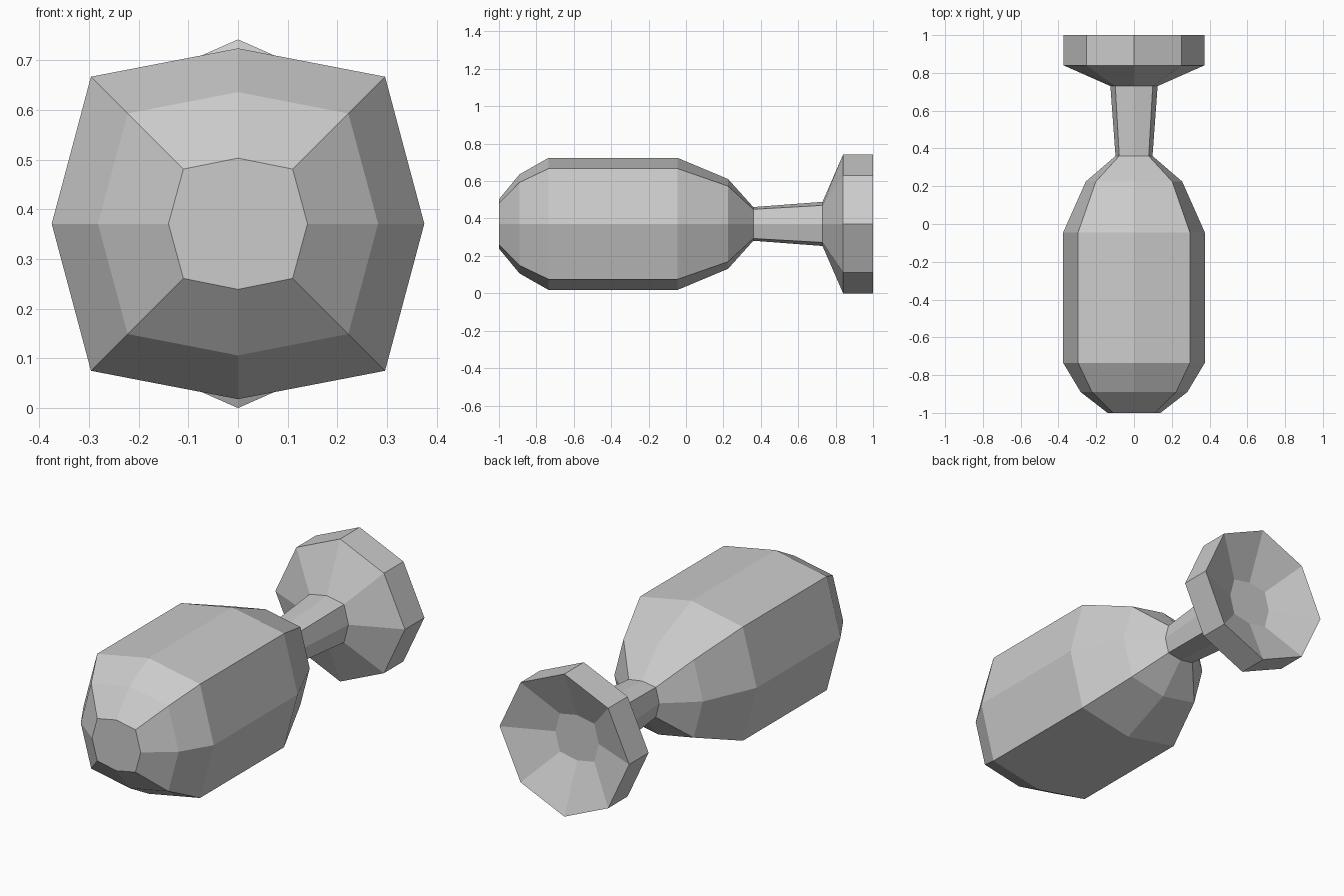
import bpy
import bmesh

CENTRE_Z = 0.371

cube = bpy.data.objects.get("Cube")
if cube:
    bpy.data.objects.remove(cube, do_unlink=True)

grey = bpy.data.materials.new("plain_grey")
grey.use_nodes = True
grey.diffuse_color = (0.6, 0.6, 0.6, 1)
grey.node_tree.nodes["Principled BSDF"].inputs["Base Color"].default_value = (0.6, 0.6, 0.6, 1)


def loft(name, sections, cap_front=False, cap_back=False):
    """Join eight-sided sections: (y, side reach, top reach, corner x, corner z)."""
    bm = bmesh.new()
    rings = []
    for y, side, top, cx, cz in sections:
        outline = [(side, 0), (cx, cz), (0, top), (-cx, cz),
                   (-side, 0), (-cx, -cz), (0, -top), (cx, -cz)]
        rings.append([bm.verts.new((x, y, z + CENTRE_Z)) for x, z in outline])
    for a, b in zip(rings, rings[1:]):
        for k in range(8):
            n = (k + 1) % 8
            bm.faces.new((a[k], b[k], b[n], a[n]))
    if cap_front:
        bm.faces.new(rings[0])
    if cap_back:
        bm.faces.new(rings[-1][::-1])
    mesh = bpy.data.meshes.new(name)
    bm.to_mesh(mesh)
    bm.free()
    mesh.materials.append(grey)
    obj = bpy.data.objects.new(name, mesh)
    bpy.context.collection.objects.link(obj)
    return obj


# Shared sections where the parts meet
neck_start = (0.36, 0.098, 0.09, 0.078, 0.078)
neck_end = (0.73, 0.125, 0.118, 0.099, 0.099)

# Squarish rounded body
loft("body", [
    (-1.0, 0.14, 0.132, 0.11, 0.11),
    (-0.89, 0.282, 0.265, 0.222, 0.222),
    (-0.735, 0.375, 0.353, 0.296, 0.296),
    (-0.045, 0.375, 0.353, 0.296, 0.296),
    (0.225, 0.255, 0.24, 0.202, 0.202),
    neck_start,
], cap_front=True)

# Slim neck
loft("neck", [neck_start, neck_end])

# Flared rim with a recessed back
rim = (0.373, 0.371, 0.252, 0.26)
loft("flared_rim", [
    neck_end,
    (0.84, *rim),
    (1.0, *rim),
    (0.895, *neck_end[1:]),
], cap_back=True)
